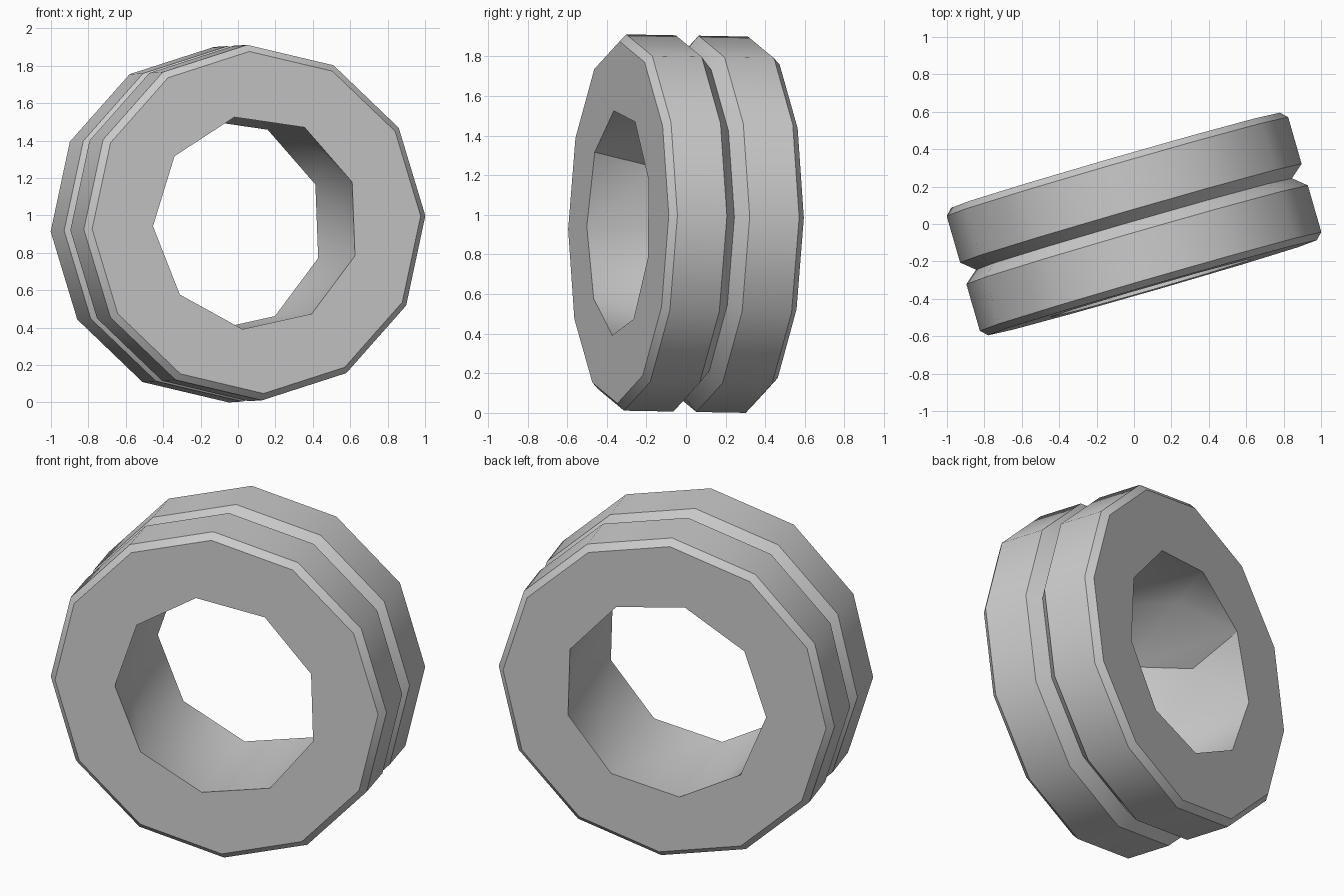
import bpy, bmesh, math
from math import radians, cos, sin

cube = bpy.data.objects.get("Cube")
if cube:
    bpy.data.objects.remove(cube, do_unlink=True)

SIDES, HOLE_SIDES = 12, 9
RADIUS, GROOVE, RIM, BORE = 0.951, 0.88, 0.915, 0.576
PHASE, HOLE_PHASE, TURN, TILT = 2.2, 22, 16.1, -1

# Grey material
grey = bpy.data.materials.new("stone_grey")
grey.use_nodes = True
colour = (0.6, 0.6, 0.6, 1)
grey.diffuse_color = colour
grey.node_tree.nodes["Principled BSDF"].inputs["Base Color"].default_value = colour

bm = bmesh.new()


def point(radius, depth, degrees):
    """Vertex at an angle around the y axis."""
    a = radians(degrees)
    return bm.verts.new((radius * cos(a), depth, radius * sin(a)))


def ring(radius, depth, sides, phase):
    """Vertices of a regular polygon facing along y."""
    return [point(radius, depth, phase + 360 * i / sides) for i in range(sides)]


def edge_loop(verts):
    return [bm.edges.get((v, verts[i - 1])) for i, v in enumerate(verts)]


# Outer wall: two chamfered bands with a V groove between them
profile = [(RIM, -0.355), (RADIUS, -0.32), (RADIUS, -0.06), (GROOVE, 0),
           (RADIUS, 0.06), (RADIUS, 0.32), (RIM, 0.355)]
outer = [ring(r, d, SIDES, PHASE) for r, d in profile]
for a, b in zip(outer, outer[1:]):
    for i in range(SIDES):
        bm.faces.new((a[i - 1], a[i], b[i], b[i - 1]))

# Bore: each side of the hole is hollowed to an uneven pit (radius, depth, angle)
front = ring(BORE, -0.355, HOLE_SIDES, HOLE_PHASE)
back = ring(BORE, 0.355, HOLE_SIDES, HOLE_PHASE)
pits = [point(*p) for p in (
    (0.61, 0, 37), (0.6, 0, 81), (0.61, 0.08, 118),
    (0.625, 0, 153), (0.61, -0.1, 208), (0.59, 0.16, 243),
    (0.575, -0.2, 280), (0.56, 0, 324), (0.585, 0.05, 363))]
for i, pit in enumerate(pits):
    j = (i + 1) % HOLE_SIDES
    corners = [front[i], front[j], back[j], back[i]]
    for k in range(4):
        bm.faces.new((corners[k - 1], corners[k], pit))

# Flat end faces between the rim and the bore
for rim, hole in ((outer[0], front), (outer[-1], back)):
    bmesh.ops.triangle_fill(bm, use_beauty=True, edges=edge_loop(rim) + edge_loop(hole))

bmesh.ops.recalc_face_normals(bm, faces=bm.faces)
mesh = bpy.data.meshes.new("grooved_ring")
bm.to_mesh(mesh)
bm.free()
mesh.materials.append(grey)

body = bpy.data.objects.new("grooved_ring", mesh)
bpy.context.collection.objects.link(body)
body.rotation_euler = (radians(TILT), 0, radians(TURN))
body.location.z = RADIUS * cos(radians(PHASE)) + 0.32 * sin(radians(-TILT))

# Soft facets around the bands, crisp chamfers and rims
bpy.context.view_layer.objects.active = body
body.select_set(True)
bpy.ops.object.shade_smooth_by_angle(angle=radians(31))
